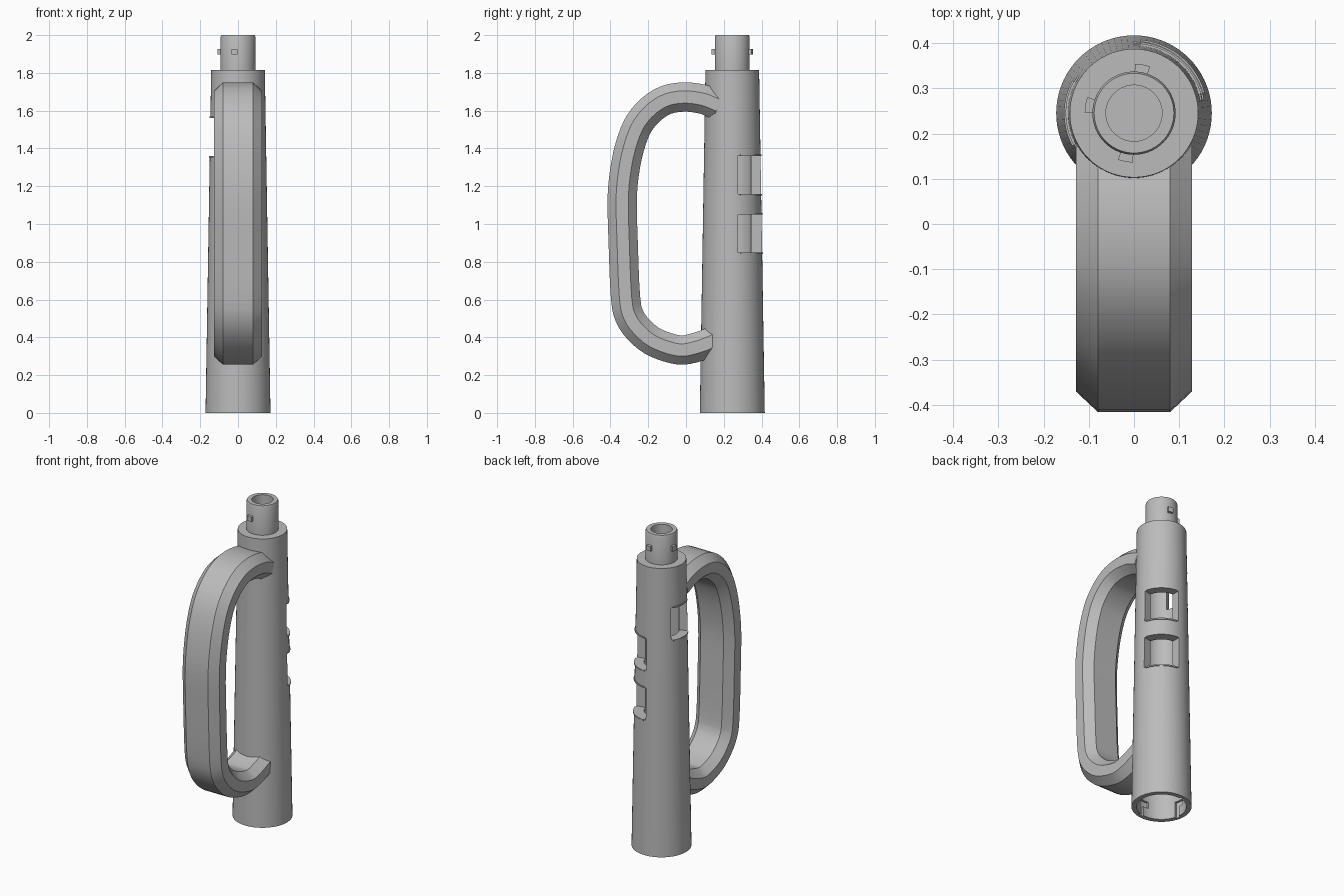
import bpy, bmesh, math
from mathutils import Vector

cube = bpy.data.objects.get("Cube")
if cube:
    bpy.data.objects.remove(cube, do_unlink=True)

AXIS_Y = 0.245
grey = bpy.data.materials.new("plain grey")
grey.use_nodes = True
grey.diffuse_color = (0.5, 0.5, 0.5, 1)
grey.node_tree.nodes["Principled BSDF"].inputs["Base Color"].default_value = (0.5, 0.5, 0.5, 1)


def finish(name, bm, helper=False):
    bmesh.ops.recalc_face_normals(bm, faces=bm.faces[:])
    mesh = bpy.data.meshes.new(name)
    bm.to_mesh(mesh)
    bm.free()
    mesh.materials.append(grey)
    ob = bpy.data.objects.new(name, mesh)
    bpy.context.collection.objects.link(ob)
    ob.hide_render = helper
    return ob


def lathe(name, profile, steps=72, helper=False):
    bm = bmesh.new()
    verts = [bm.verts.new((r, AXIS_Y, z)) for r, z in profile]
    edges = [bm.edges.new(p) for p in zip(verts, verts[1:])]
    bmesh.ops.spin(bm, geom=verts + edges, cent=(0, AXIS_Y, 0), axis=(0, 0, 1),
                   angle=2 * math.pi, steps=steps)
    bmesh.ops.remove_doubles(bm, verts=bm.verts[:], dist=0.0001)
    return finish(name, bm, helper)


def loft(name, rings, helper=False):
    """Skin a list of equal closed rings and cap both ends."""
    bm = bmesh.new()
    rings = [[bm.verts.new(p) for p in ring] for ring in rings]
    n = len(rings[0])
    for a, b in zip(rings, rings[1:]):
        for i in range(n):
            j = (i + 1) % n
            bm.faces.new((a[i], a[j], b[j], b[i]))
    bm.faces.new(rings[0])
    bm.faces.new(rings[-1])
    return finish(name, bm, helper)


def sector(name, r0, r1, a0, a1, z0, z1, helper=False):
    """Curved block around the tube axis, angles in degrees."""
    steps = max(3, round((a1 - a0) / 5))
    rings = []
    for k in range(steps + 1):
        t = math.radians(a0 + (a1 - a0) * k / steps)
        c, s = math.cos(t), math.sin(t)
        rings.append([(r * c, AXIS_Y + r * s, z)
                      for r, z in ((r0, z0), (r1, z0), (r1, z1), (r0, z1))])
    return loft(name, rings, helper)


def cut(ob, cutter):
    mod = ob.modifiers.new("cut", 'BOOLEAN')
    mod.operation = 'DIFFERENCE'
    mod.solver = 'EXACT'
    mod.object = cutter
    bpy.context.view_layer.objects.active = ob
    bpy.ops.object.modifier_apply(modifier=mod.name)
    bpy.data.objects.remove(cutter, do_unlink=True)


# Tapered hollow tube with a bottom socket and a bored neck
tube = lathe("tube_body", [
    (0, 0.17), (0.143, 0.17), (0.143, 0), (0.172, 0), (0.142, 1.815), (0.092, 1.815),
    (0.092, 1.99), (0.088, 2), (0.062, 2), (0.062, 1.75), (0.1, 1.75), (0.1, 0.25), (0, 0.25)])
parts = [tube]

# Windows through the wall, each with a thin lip above and below
windows = [(11, 90, 0.85, 1.05), (11, 90, 1.16, 1.36), (147, 213, 1.36, 1.56)]
for a0, a1, z0, z1 in windows:
    cut(tube, sector("window_cutter", 0.06, 0.25, a0, a1, z0, z1, True))
    for z in (z0 - 0.008, z1):
        r = 0.172 - 0.0165 * z
        parts.append(sector("window_lip", r - 0.03, r + 0.005, a0 + 5, a1 - 5, z, z + 0.008))

# Locking lugs on the neck and matching angled slots in the socket
for a in (80, 170, 260):
    parts.append(sector("neck_lug", 0.085, 0.109, a - 9, a + 9, 1.897, 1.927))
    cut(tube, sector("slot_entry_cutter", 0.12, 0.156, a + 16, a + 27, -0.02, 0.1, True))
    cut(tube, sector("slot_lock_cutter", 0.12, 0.156, a + 2, a + 27, 0.06, 0.1, True))

# Handle: chamfered section swept along a smooth loop
outer = [(0.2, 1.70), (0.11, 1.735), (-0.01, 1.75), (-0.13, 1.73), (-0.23, 1.67),
         (-0.31, 1.58), (-0.36, 1.47), (-0.395, 1.33), (-0.415, 1.15), (-0.41, 0.9),
         (-0.397, 0.6), (-0.37, 0.48), (-0.31, 0.39), (-0.22, 0.315), (-0.11, 0.27),
         (-0.01, 0.255), (0.1, 0.28), (0.2, 0.32)]
pts = [Vector(p) for p in outer]
pts = [2 * pts[0] - pts[1]] + pts + [2 * pts[-1] - pts[-2]]
section = [(-0.08, 0), (0.08, 0), (0.128, 0.045), (0.128, 0.11),
           (0.08, 0.155), (-0.08, 0.155), (-0.128, 0.11), (-0.128, 0.045)]
rings = []
for i in range(1, len(pts) - 2):
    p0, p1, p2, p3 = pts[i - 1:i + 3]
    m1, m2 = (p2 - p0) / 2, (p3 - p1) / 2
    last = i == len(pts) - 3
    for t in (0, 1 / 3, 2 / 3, 1)[:4 if last else 3]:
        pos = (p1 * (2 * t**3 - 3 * t**2 + 1) + m1 * (t**3 - 2 * t**2 + t)
               + p2 * (3 * t**2 - 2 * t**3) + m2 * (t**3 - t**2))
        tan = (p1 * (6 * t**2 - 6 * t) + m1 * (3 * t**2 - 4 * t + 1)
               + p2 * (6 * t - 6 * t**2) + m2 * (3 * t**2 - 2 * t)).normalized()
        inward = Vector((-tan.y, tan.x))
        rings.append([(x, pos.x + inward.x * d, pos.y + inward.y * d) for x, d in section])
handle = loft("handle", rings)
cut(handle, lathe("bore_cutter", [(0, 0.1), (0.112, 0.1), (0.112, 1.9), (0, 1.9)], 72, True))
parts.append(handle)

# Smooth shading with sharp edges kept
bpy.ops.object.select_all(action='DESELECT')
for ob in parts:
    ob.select_set(True)
bpy.context.view_layer.objects.active = tube
bpy.ops.object.shade_smooth_by_angle(angle=math.radians(25))
